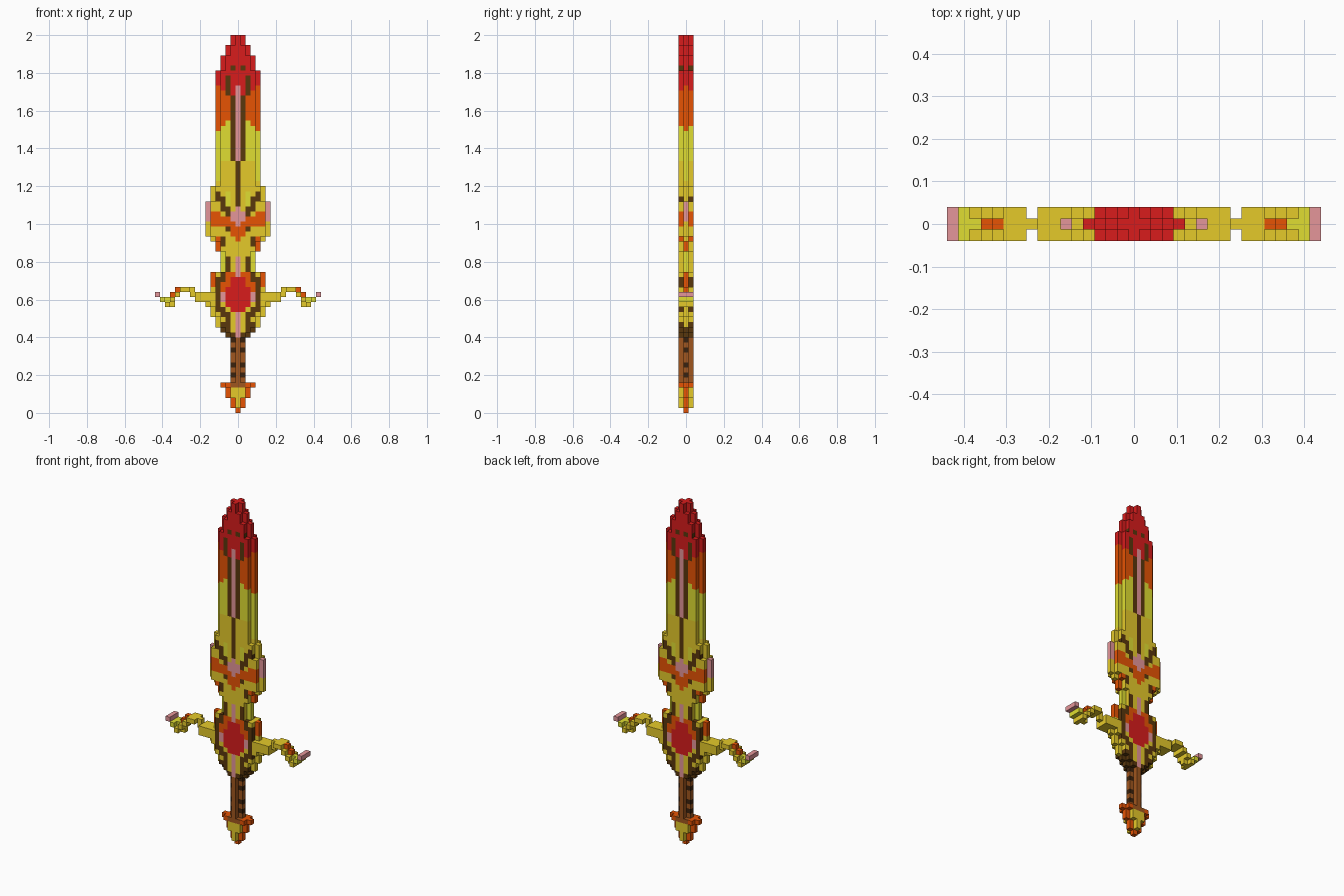
import bpy, bmesh

if "Cube" in bpy.data.objects:
    bpy.data.objects.remove(bpy.data.objects["Cube"])

V = 2 / 75  # edge of one cube; the sword is 33 x 3 x 75 cubes


def linear(c):
    c /= 255
    return c / 12.92 if c <= 0.04045 else ((c + 0.055) / 1.055) ** 2.4


PALETTE = {
    "red": (216, 28, 28), "orange": (232, 84, 4), "gold": (229, 202, 42),
    "lime": (224, 222, 50), "pink": (229, 150, 154), "dark brown": (90, 55, 12),
    "leather": (160, 86, 30), "black brown": (58, 33, 12),
}
NAMES = list(PALETTE)
MATS = []
for name, rgb in PALETTE.items():
    m = bpy.data.materials.new(name)
    m.diffuse_color = (*[linear(c) for c in rgb], 1)
    m.use_nodes = True
    m.node_tree.nodes["Principled BSDF"].inputs["Base Color"].default_value = m.diffuse_color
    MATS.append(m)

cubes = {}  # (column, layer, row) -> [part, colour, colour of the side faces]


def fill(part, colour, i0, i1, k0, k1, deep=1):
    """Mirrored block of cubes, columns i0..i1, rows k0..k1, layers -deep..deep."""
    for i in range(i0, i1 + 1):
        for k in range(k0, k1 + 1):
            for j in range(-deep, deep + 1):
                cubes[i, j, k] = [part, colour, colour]
                cubes[-i, j, k] = [part, colour, colour]


def body(part, colour, w, k0, k1):
    """Thick core with a thin one-cube edge on both sides."""
    fill(part, colour, 0, w, k0, k1, 0)
    fill(part, colour, 0, w - 1, k0, k1, 1)


def paint(colour, i0, i1, k0, k1, slots=(1, 2)):
    """Recolour existing cubes, mirrored."""
    for (i, j, k), c in cubes.items():
        if i0 <= abs(i) <= i1 and k0 <= k <= k1:
            for s in slots:
                c[s] = colour


# Pommel
body("pommel", "orange", 3, 5, 5)
body("pommel", "orange", 2, 3, 4)
body("pommel", "orange", 1, 1, 2)
fill("pommel", "orange", 0, 0, 0, 0, 0)
paint("gold", 0, 1, 3, 4)
paint("gold", 0, 0, 1, 2)
paint("leather", 0, 1, 5, 5)

# Grip with dark wrapping marks
body("grip", "leather", 1, 6, 14)
for k in (7, 9, 12, 14):
    paint("black brown", 1, 1, k, k)

# Guard centre
for w, k0, k1 in ((2, 15, 15), (3, 16, 16), (4, 17, 18), (5, 19, 20),
                  (6, 21, 23), (5, 24, 27)):
    body("guard", "gold", w, k0, k1)
fill("guard", "gold", 6, 6, 22, 23)
paint("orange", 5, 5, 25, 27)
paint("dark brown", 1, 2, 15, 15)
paint("dark brown", 2, 3, 16, 16)
for i0, i1, k0, k1 in ((2, 3, 17, 17), (2, 2, 18, 19), (3, 3, 19, 20),
                       (4, 4, 20, 26), (3, 3, 26, 27)):
    paint("dark brown", i0, i1, k0, k1)
paint("orange", 3, 3, 24, 25)
paint("orange", 0, 2, 25, 27)
paint("pink", 3, 3, 22, 23)
paint("pink", 0, 0, 15, 19)
# Red gem
paint("red", 0, 1, 20, 26)
paint("red", 0, 2, 21, 24)

# Guard arms
fill("guard_arm", "gold", 7, 8, 22, 23)
fill("guard_arm", "gold", 9, 9, 23, 24, 0)
fill("guard_arm", "gold", 10, 11, 24, 24)
fill("guard_arm", "gold", 12, 12, 23, 23)
fill("guard_arm", "gold", 13, 13, 22, 22)
fill("guard_arm", "gold", 14, 14, 21, 21)
fill("guard_arm", "gold", 15, 15, 22, 22)
fill("guard_arm", "orange", 12, 12, 24, 24, 0)
fill("guard_arm", "orange", 13, 13, 23, 23, 0)
fill("guard_arm", "lime", 14, 14, 22, 22, 0)
fill("guard_arm", "gold", 13, 13, 21, 21, 0)
paint("lime", 15, 15, 22, 22)
fill("guard_arm", "pink", 16, 16, 23, 23)

# Lower blade
body("lower_blade", "gold", 3, 28, 31)
paint("lime", 3, 3, 28, 31)
paint("dark brown", 2, 2, 28, 30, (1,))
paint("pink", 0, 0, 27, 30)

# Collar ornament
for w, k0, k1 in ((4, 32, 33), (5, 34, 34), (6, 35, 41), (5, 42, 44)):
    body("collar", "gold", w, k0, k1)
paint("orange", 4, 4, 32, 34)
paint("dark brown", 3, 3, 33, 34, (1,))
paint("dark brown", 1, 2, 36, 36)
paint("orange", 2, 5, 37, 38)
paint("orange", 4, 5, 39, 39)
paint("orange", 0, 0, 34, 36)
paint("orange", 1, 1, 35, 37)
paint("dark brown", 2, 2, 39, 40)
paint("dark brown", 3, 3, 40, 42)
paint("dark brown", 4, 4, 42, 43)
paint("gold", 4, 4, 43, 43, (2,))
paint("lime", 2, 2, 41, 43)
paint("pink", 6, 6, 38, 41)
paint("pink", 0, 1, 38, 39)
paint("pink", 0, 0, 37, 40)

# Main blade, fading from gold to red
body("blade", "gold", 4, 45, 67)
paint("lime", 4, 4, 46, 55)
paint("lime", 2, 3, 50, 57)
paint("orange", 4, 4, 56, 64)
paint("orange", 3, 3, 57, 63)
paint("orange", 2, 2, 58, 63)
paint("red", 4, 4, 65, 67)
paint("red", 0, 3, 64, 67)
paint("red", 0, 1, 63, 63)
paint("dark brown", 0, 0, 41, 49)
paint("dark brown", 1, 1, 50, 62)
paint("dark brown", 2, 2, 63, 66)
paint("pink", 0, 0, 50, 64)

# Stepped tip
for w, k0, k1 in ((3, 68, 70), (2, 71, 72), (1, 73, 74)):
    body("blade_tip", "red", w, k0, k1)
paint("dark brown", 1, 1, 68, 68)
paint("dark brown", 2, 2, 68, 68, (2,))

# Turn each part into a mesh made of the exposed cube faces only
DIRS = [(1, 0, 0), (-1, 0, 0), (0, 1, 0), (0, -1, 0), (0, 0, 1), (0, 0, -1)]
CORNERS = [(-.5, -.5), (.5, -.5), (.5, .5), (-.5, .5)]
for part in sorted({c[0] for c in cubes.values()}):
    bm = bmesh.new()
    for (i, j, k), (owner, colour, side) in cubes.items():
        if owner != part:
            continue
        for d in DIRS:
            if (i + d[0], j + d[1], k + d[2]) in cubes:
                continue
            axis = [abs(x) for x in d].index(1)
            verts = []
            for a, b in (CORNERS if sum(d) > 0 else CORNERS[::-1]):
                p = [i, j, k + 0.5]
                p[axis] += d[axis] * 0.5
                p[(axis + 1) % 3] += a
                p[(axis + 2) % 3] += b
                verts.append(bm.verts.new([x * V for x in p]))
            face = bm.faces.new(verts)
            face.material_index = NAMES.index(side if axis == 0 else colour)
    bmesh.ops.remove_doubles(bm, verts=bm.verts, dist=V * 0.01)
    bmesh.ops.dissolve_limit(bm, angle_limit=0.01, verts=bm.verts,
                             edges=bm.edges, delimit={'MATERIAL'})
    mesh = bpy.data.meshes.new(part)
    bm.to_mesh(mesh)
    bm.free()
    for m in MATS:
        mesh.materials.append(m)
    bpy.context.collection.objects.link(bpy.data.objects.new(part, mesh))
